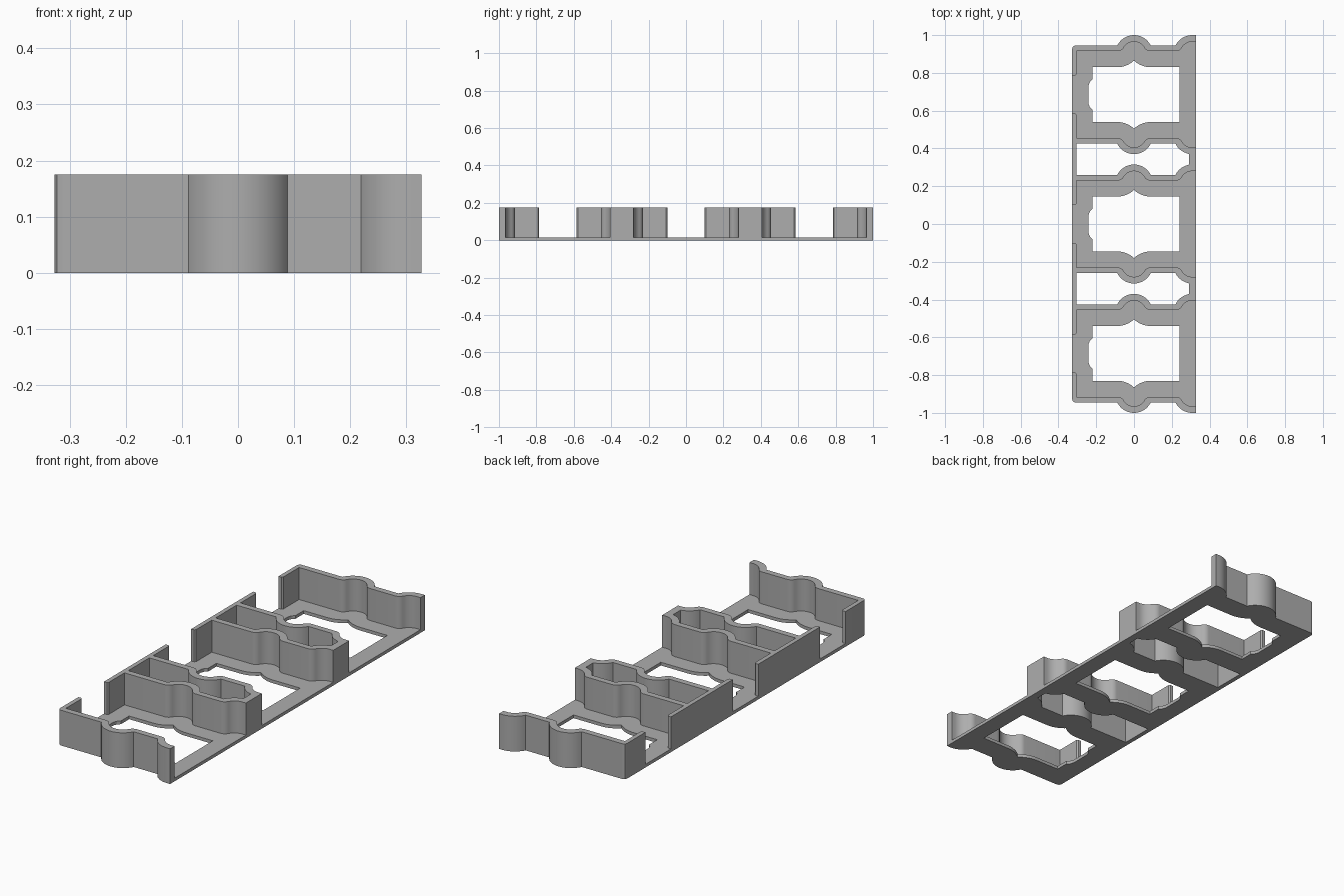
import bpy
import math

if "Cube" in bpy.data.objects:
    bpy.data.objects.remove(bpy.data.objects["Cube"], do_unlink=True)

# Main sizes
BAY = 0.685        # spacing between the three bays
LEFT, RIGHT = -0.327, 0.327
INNER = -0.305     # inside face of the long side wall
FLOOR, HEIGHT = 0.016, 0.175
STEPS = 10
SIDE_BUMP = 0.308  # x of the half bump at the open side

grey = bpy.data.materials.new("plain grey")
grey.use_nodes = True
colour = (0.42, 0.42, 0.42, 1)
grey.diffuse_color = colour
grey.node_tree.nodes["Principled BSDF"].inputs["Base Color"].default_value = colour


def half_bump(flat, peak, radius, fillet):
    """Half of a round bump on a straight edge, from its crest outwards."""
    centre = peak - radius
    end = math.acos((flat + fillet - centre) / (radius + fillet))
    pts = []
    for i in range(STEPS + 1):
        a = end * i / STEPS
        pts.append((radius * math.sin(a), centre + radius * math.cos(a)))
    if fillet:
        fx = (radius + fillet) * math.sin(end)
        for i in range(1, 7):
            a = end * (1 - i / 6)
            pts.append((fx - fillet * math.sin(a), flat + fillet * (1 - math.cos(a))))
    return pts


def edge(flat, peak, half, x0, x1):
    """Wall line from left to right with a full bump and a half bump."""
    pts = [(x0, flat)]
    pts += [(-u, d) for u, d in reversed(half)] + half[1:]
    pts += [(SIDE_BUMP - u, d) for u, d in reversed(half) if SIDE_BUMP - u < x1]
    return pts + [(x1, peak)]


def place(pts, centre, sign=1):
    return [(x, centre + sign * d) for x, d in pts]


def flip(loops):
    return [[(x, -y) for x, y in loop] for loop in loops]


def plate(name, loops, z0, z1):
    """Extrude a flat outline; further loops are holes."""
    curve = bpy.data.curves.new(name + "_outline", "CURVE")
    curve.dimensions = "2D"
    curve.fill_mode = "BOTH"
    curve.extrude = (z1 - z0) / 2
    for loop in loops:
        spline = curve.splines.new("POLY")
        spline.points.add(len(loop) - 1)
        for point, (x, y) in zip(spline.points, loop):
            point.co = (x, y, 0, 1)
        spline.use_cyclic_u = True
    obj = bpy.data.objects.new(name, curve)
    bpy.context.collection.objects.link(obj)
    obj.location.z = (z0 + z1) / 2
    bpy.ops.object.select_all(action="DESELECT")
    obj.select_set(True)
    bpy.context.view_layer.objects.active = obj
    bpy.ops.object.convert(target="MESH")
    obj = bpy.context.view_layer.objects.active
    bpy.ops.object.mode_set(mode="EDIT")
    bpy.ops.mesh.select_all(action="SELECT")
    bpy.ops.mesh.remove_doubles(threshold=0.0001)
    bpy.ops.mesh.normals_make_consistent(inside=False)
    bpy.ops.object.mode_set(mode="OBJECT")
    obj.data.materials.clear()
    obj.data.materials.append(grey)
    bpy.ops.object.shade_smooth_by_angle(angle=math.radians(25))


# Wall lines, measured from the middle of a bay
outer_half = half_bump(0.26, 0.315, 0.0987, 0)
inner_half = half_bump(0.23, 0.28, 0.0635, 0.035)
outer = [(LEFT, 0.245), (-0.323, 0.255)] + edge(0.26, 0.315, outer_half, -0.313, RIGHT)
inner = edge(0.23, 0.28, inner_half, INNER, RIGHT)
gap_line = edge(0.26, 0.315, outer_half, INNER, 0.29)

# Openings between neighbouring bays
gap = place(gap_line, 0) + place(gap_line, BAY, -1)[::-1]

# Floor window: pointed notches on two sides, shallow recess on the left
R = 0.133
sweep = math.asin(0.09 / R)
notch = []
for i in range(STEPS + 1):
    a = sweep * (1 - i / STEPS)
    notch.append((0.09 - R * math.sin(a), 0.145 + R * (1 - math.cos(a))))
top = [(-0.22, 0.145)] + [(-u, d) for u, d in reversed(notch)] + notch[1:] + [(0.24, 0.145)]
recess = [(-0.22, 0.08), (-0.233, 0.068), (-0.24, 0.05)]
window = (top + [(x, -d) for x, d in reversed(top)]
          + [(x, -d) for x, d in recess] + recess[::-1])

# Base plate
outline = place(outer, BAY) + place(outer, -BAY, -1)[::-1]
holes = [place(window, c) for c in (-BAY, 0, BAY)] + [gap] + flip([gap])
plate("base_plate", [outline] + holes, 0, FLOOR)

# End walls with a short return along the left side
end_wall = [place(outer, BAY) + place(inner, BAY)[::-1]
            + [(INNER, BAY + 0.107), (-0.311, BAY + 0.1), (LEFT, BAY + 0.1)]]
plate("back_end_wall", end_wall, FLOOR, HEIGHT)
plate("front_end_wall", flip(end_wall), FLOOR, HEIGHT)

# Double dividers between the bays, joined at both ends
lip = [(LEFT, 0.1), (-0.311, 0.1), (INNER, 0.107)]
divider = [lip + inner + place(inner, BAY, -1)[::-1] + place(lip, BAY, -1)[::-1], gap]
plate("back_divider", divider, FLOOR, HEIGHT)
plate("front_divider", flip(divider), FLOOR, HEIGHT)
